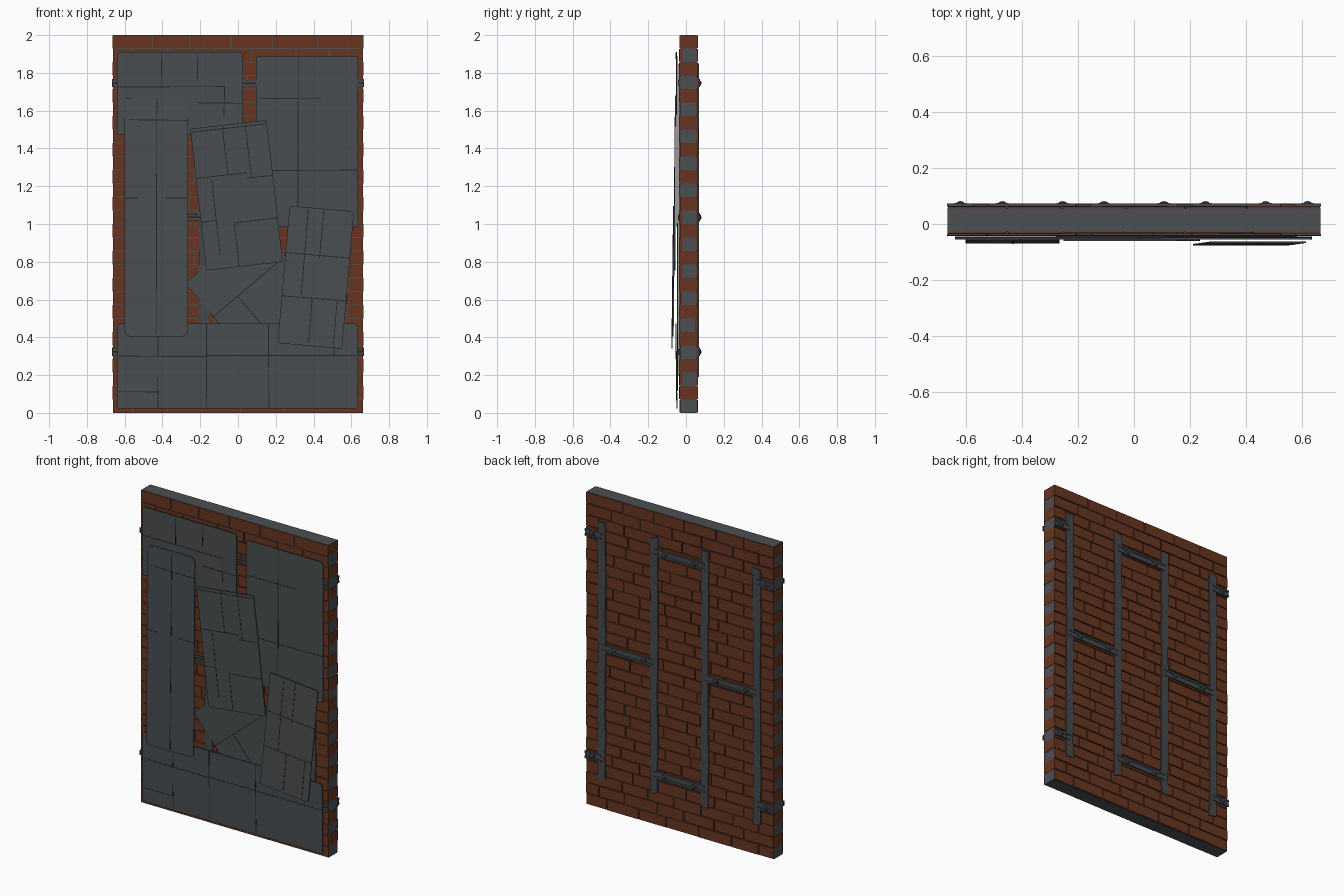
import bpy, bmesh, math, random
from mathutils import Matrix, Vector

if "Cube" in bpy.data.objects:
    bpy.data.objects.remove(bpy.data.objects["Cube"])

random.seed(4)


def material(name, rgb):
    m = bpy.data.materials.new(name)
    m.diffuse_color = (*rgb, 1)
    m.use_nodes = True
    m.node_tree.nodes["Principled BSDF"].inputs["Base Color"].default_value = m.diffuse_color
    return m


BRICK = material("brick red", (0.135, 0.036, 0.015))
STONE = material("mortar grey", (0.072, 0.08, 0.088))
METAL = material("plate grey", (0.068, 0.076, 0.082))
FRAME = material("frame grey", (0.06, 0.068, 0.074))
DARK = material("dark seam", (0.016, 0.018, 0.02))
BOLT = material("bolt grey", (0.03, 0.034, 0.038))


def finish(bm, name, mats):
    bmesh.ops.recalc_face_normals(bm, faces=bm.faces[:])
    me = bpy.data.meshes.new(name)
    bm.to_mesh(me)
    bm.free()
    for m in mats:
        me.materials.append(m)
    ob = bpy.data.objects.new(name, me)
    bpy.context.collection.objects.link(ob)
    return ob


def box(bm, x0, x1, y0, y1, z0, z1, mat=0):
    mx = Matrix.Translation(((x0 + x1) / 2, (y0 + y1) / 2, (z0 + z1) / 2)) @ \
        Matrix.Diagonal((x1 - x0, y1 - y0, z1 - z0, 1))
    verts = bmesh.ops.create_cube(bm, size=1, matrix=mx)["verts"]
    for f in {f for v in verts for f in v.link_faces}:
        f.material_index = mat
    return verts


def slab(bm, outline, y0, y1):
    """Extrude an xz outline between two depths."""
    face = bm.faces.new([bm.verts.new((x, y0, z)) for x, z in outline])
    ext = bmesh.ops.extrude_face_region(bm, geom=[face])["geom"]
    bmesh.ops.translate(bm, vec=(0, y1 - y0, 0),
                        verts=[g for g in ext if isinstance(g, bmesh.types.BMVert)])


# wall core, seen as mortar, top cap and toothed ends
W, Y0, Y1, N = 0.663, -0.029, 0.056, 28
H = 2 / N
bm = bmesh.new()
box(bm, -W, W, Y0, Y1, 0, 2)
finish(bm, "wall_core", [STONE])

# brick faces on front and back, with through bricks at the ends of every second course
bm = bmesh.new()
gap = 0.003
for i in range(N):
    z0, z1 = i * H + gap, (i + 1) * H - gap
    if i == N - 1:
        z1 = 1.999
    for side in (-1, 1):
        x = -W
        first = 0.21 if i % 2 else 0.105
        while x < W - 0.01:
            nx = x + (first if x == -W else 0.21 + random.uniform(-0.035, 0.035))
            if nx > W - 0.06:
                nx = W
            out = random.uniform(0.003, 0.007)
            a, b = (Y0 - out, Y0 + 0.01) if side < 0 else (Y1 - 0.01, Y1 + out + 0.002)
            box(bm, x + (gap if x > -W else 0), nx - (gap if nx < W else 0), a, b, z0, z1)
            x = nx
    if i % 2:
        for s in (-1, 1):
            xs = sorted((s * 0.64, s * 0.665))
            box(bm, xs[0], xs[1], Y0 - 0.003, Y1 + 0.003, i * H, min((i + 1) * H, 1.999))
finish(bm, "bricks", [BRICK])

# ragged upright straps on both faces
POSTS = (-0.55, -0.18, 0.18, 0.55)
for name, ya, yb in (("back", 0.056, 0.07), ("front", -0.041, -0.03)):
    bm = bmesh.new()
    for px in POSTS:
        zs = [0.2 + 1.64 * k / 12 for k in range(13)]
        edge = lambda s: [(px + s * (0.026 + random.uniform(-0.003, 0.004)),
                           z + random.uniform(-0.012, 0.012)) for z in zs]
        slab(bm, edge(-1) + edge(1)[::-1], ya, yb)
    finish(bm, name + "_straps", [FRAME])

# cross rungs: (x0, x1, z, bolt positions)
RUNGS = []
for z in (0.323, 1.746):
    RUNGS += [(-0.18, 0.18, z, (-0.107, 0.107)),
              (0.55, 0.667, z, (0.62,)), (-0.667, -0.55, z, (-0.62,))]
RUNGS += [(0.18, 0.55, 1.035, (0.255, 0.47)), (-0.55, -0.18, 1.035, (-0.47, -0.255))]

bm = bmesh.new()
for x0, x1, z, bolts in RUNGS:
    box(bm, x0, x1, 0.062, 0.069, z - 0.022, z + 0.022)
    for dz in (-0.016, 0.016):   # raised lips of the channel
        box(bm, x0, x1, 0.064, 0.074, z + dz - 0.006, z + dz + 0.006)
    for b in bolts:
        box(bm, b - 0.022, b + 0.022, 0.062, 0.0745, z - 0.02, z + 0.02)
    box(bm, x0, x1, -0.0415, -0.034, z - 0.016, z + 0.016)
    box(bm, x0, x1, -0.0425, -0.04, z - 0.004, z + 0.004, 1)
finish(bm, "cross_rungs", [FRAME, DARK])

# domed bolts on the back
bm = bmesh.new()
for x0, x1, z, bolts in RUNGS:
    for b in bolts:
        mx = Matrix.Translation((b, 0.0725, z)) @ Matrix.Diagonal((0.015, 0.009, 0.015, 1))
        bmesh.ops.create_uvsphere(bm, u_segments=12, v_segments=8, radius=1, matrix=mx)
ob = finish(bm, "bolts", [BOLT])
for p in ob.data.polygons:
    p.use_smooth = True


def plate(name, cx, cz, w, h, y, seams, angle=0, tilt=0, r=0.016):
    """Round-cornered sheet with dark seams given as (u0, v0, u1, v1) fractions."""
    bm = bmesh.new()
    pts = []
    for sx, sz, a0 in ((1, 1, 0), (-1, 1, 90), (-1, -1, 180), (1, -1, 270)):
        for k in range(4):
            a = math.radians(a0 + 30 * k)
            pts.append((sx * (w / 2 - r) + r * math.cos(a), sz * (h / 2 - r) + r * math.sin(a)))
    slab(bm, pts, 0, 0.005)
    t = 0.0022
    for u0, v0, u1, v1 in seams:
        ends = []
        for u, v in ((u0, v0), (u1, v1)):
            ends.append(((u - 0.5) * w, (v - 0.5) * h))
        (xa, za), (xb, zb) = ends
        verts = box(bm, xa - t, xb + t, -0.0008, 0.002, za - t, zb + t, 1)
        skew = random.uniform(-0.004, 0.004)   # hand-cut look
        for v in verts:
            if abs(xb - xa) > abs(zb - za):
                v.co.z += skew * (1 if v.co.x > (xa + xb) / 2 else 0)
            else:
                v.co.x += skew * (1 if v.co.z > (za + zb) / 2 else 0)
    mx = Matrix.Translation((cx, y, cz)) @ Matrix.Rotation(-math.radians(angle), 4, "Y") \
        @ Matrix.Rotation(tilt, 4, "X")
    bmesh.ops.transform(bm, matrix=mx, verts=bm.verts[:])
    return finish(bm, name, [METAL, DARK])


# scrap plates on the front, back layer first
plate("diagonal_plate", 0.1525, 0.561, 0.5, 0.75, -0.047,
      [(0, .69, .92, .69), (.34, .35, .34, .69)], angle=40, r=0.006)
plate("upper_right_plate", 0.365, 1.437, 0.54, 0.905, -0.049,
      [(.41, .01, .41, .99), (.02, .75, .63, .75), (.1, .33, .99, .33)])
plate("upper_left_plate", -0.307, 1.69, 0.665, 0.44, -0.052,
      [(.01, .58, .85, .58), (.35, .58, .35, .99), (.64, .68, .64, .99),
       (.85, .25, .85, .58), (.63, .39, .99, .39)], tilt=0.008)
plate("bottom_plate", -0.002, 0.247, 1.275, 0.45, -0.053,
      [(.01, .62, .37, .62), (.37, .625, .99, .625), (.17, .01, .17, .36), (.17, .62, .17, .99),
       (.37, .01, .37, .99), (.63, .01, .63, .99), (.01, .2, .17, .2), (.9, .62, .9, .9)],
      tilt=0.012)
plate("left_plate", -0.433, 1.042, 0.335, 1.275, -0.064,
      [(.5, .01, .5, .99), (.08, .9, .98, .9), (.01, .575, .2, .575), (.65, .575, .99, .575),
       (.03, .99, .1, .99)], tilt=-0.01, r=0.028)
plate("centre_plate", -0.008, 1.152, 0.407, 0.755, -0.060,
      [(.02, .65, .66, .65), (.42, .65, .42, .99), (.72, .61, .72, .99), (.66, .61, .99, .61),
       (.01, .34, .2, .34), (.43, .31, .99, .31), (.43, .01, .43, .31), (.2, .1, .2, .62),
       (.02, .975, .98, .975)], angle=6.5, r=0.008)
plate("right_plate", 0.412, 0.718, 0.342, 0.73, -0.072,
      [(.3, .36, .3, .98), (.53, .64, .53, .99), (.01, .66, .99, .66), (.01, .345, .99, .345),
       (.48, .02, .48, .345), (.86, .02, .86, .345)], angle=-5, tilt=-0.012, r=0.01)
